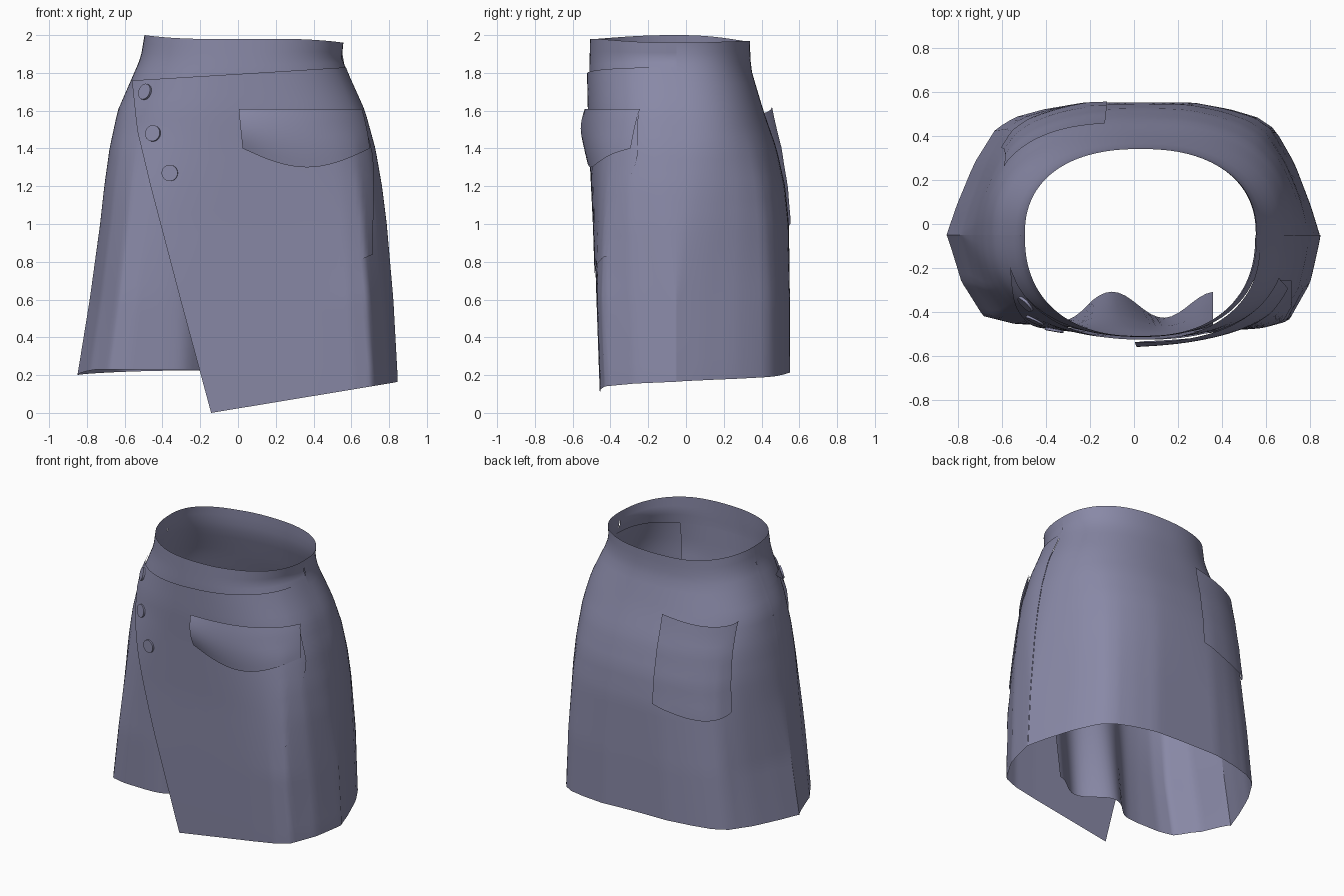
import bpy, math
from mathutils import Vector

if "Cube" in bpy.data.objects:
    bpy.data.objects.remove(bpy.data.objects["Cube"])

fabric = bpy.data.materials.new("slate lavender fabric")
fabric.diffuse_color = (0.25, 0.25, 0.385, 1)
fabric.use_nodes = True
fabric.node_tree.nodes["Principled BSDF"].inputs["Base Color"].default_value = fabric.diffuse_color

CX, CY = 0.03, -0.05
# z, left x, right x, front depth, back depth, front squareness, back squareness
SECTIONS = [
    (0.0, -0.865, 0.845, 0.390, 0.60, 3.2, 2.4),
    (0.2, -0.850, 0.842, 0.398, 0.60, 3.2, 2.4),
    (0.6, -0.785, 0.820, 0.412, 0.60, 3.2, 2.4),
    (1.0, -0.730, 0.785, 0.425, 0.595, 3.0, 2.4),
    (1.2, -0.708, 0.760, 0.435, 0.575, 2.8, 2.4),
    (1.4, -0.680, 0.725, 0.445, 0.53, 2.6, 2.4),
    (1.6, -0.637, 0.670, 0.458, 0.46, 2.4, 2.4),
    (1.8, -0.550, 0.580, 0.462, 0.40, 2.3, 2.3),
    (1.88, -0.515, 0.550, 0.460, 0.39, 2.3, 2.3),
    (2.0, -0.495, 0.562, 0.458, 0.39, 2.3, 2.3)]
# Angular hem outline: share of half width, share of depth
HEM_FRONT = [(0, 1), (0.5, 1), (0.7, 0.99), (0.82, 0.93), (0.93, 0.54), (1, 0)]
HEM_BACK = [(0, 1), (0.3, 1), (0.5, 0.95), (0.65, 0.89), (0.75, 0.80),
            (0.86, 0.54), (0.95, 0.22), (1, 0)]


def lerp(a, b, t):
    return a + (b - a) * t


def table(rows, z):
    """Interpolate rows keyed by their first value."""
    z = min(max(z, rows[0][0]), rows[-1][0])
    for lo, hi in zip(rows, rows[1:]):
        if z <= hi[0]:
            f = (z - lo[0]) / (hi[0] - lo[0])
            return [lerp(p, q, f) for p, q in zip(lo, hi)][1:]


def body(x, z, off=0.0, back=False):
    """Point on the skirt body at x, z; off pushes it outward."""
    xl, xr, bf, bb, nf, nb = table(SECTIONS, z)
    a = xr - CX if x > CX else CX - xl
    t = min(abs(x - CX) / a, 1.0)
    n, b = (nb, bb) if back else (nf, bf)
    h = (1 - t ** n) ** (1 / n)
    w = min(max((1.5 - z) / 0.9, 0), 1)
    h = lerp(h, table(HEM_BACK if back else HEM_FRONT, t)[0], w)
    sx = math.copysign(t * (a + off), x - CX)
    return Vector((CX + sx, CY + (h if back else -h) * (b + off), z))


def sheet(name, nu, nv, fn):
    """Grid of cloth: fn(s, t) gives a point, s across and t upward."""
    verts = [fn(i / nu, j / nv) for j in range(nv + 1) for i in range(nu + 1)]
    w = nu + 1
    faces = [(j * w + i, j * w + i + 1, (j + 1) * w + i + 1, (j + 1) * w + i)
             for j in range(nv) for i in range(nu)]
    me = bpy.data.meshes.new(name)
    me.from_pydata(verts, [], faces)
    me.materials.append(fabric)
    me.shade_smooth()
    ob = bpy.data.objects.new(name, me)
    bpy.context.collection.objects.link(ob)
    return ob


def ease(s):
    return (1 - math.cos(math.pi * s)) / 2


def edges(z):
    return table(SECTIONS, z)[:2]


def rim(q, mid):
    """Top edge: 2.0 at the left seam, 1.96 at the right, mid between."""
    return lerp(lerp(2.0, 1.96, q), mid, min(1, 5 * q * (1 - q)))


# Back panel, running from seam to seam and up to the waist
def back_panel(s, t):
    q = ease(1 - s)
    hem = lerp(0.2, 0.165, q) + 0.04 * max(0, math.sin(math.pi * q)) ** 0.7
    z = lerp(hem, rim(q, 1.968), t)
    return body(lerp(*edges(z), q), z, 0, True)


sheet("back_panel", 56, 32, back_panel)


# Front waistband
def waistband(s, t):
    q = ease(s)
    z = lerp(lerp(1.72, 1.80, q), rim(q, 1.98), t)
    return body(lerp(*edges(z), q), z)


sheet("front_waistband", 56, 6, waistband)


# Under panel, whose hidden part hangs in loose folds
def under_panel(s, t):
    z = lerp(0.2 + 0.03 * min(1, s * 4), 1.79, t)
    x = lerp(edges(z)[0], 0.36, 1 - math.cos(s * math.pi / 2))
    p = body(x, z, -0.004 * min(1, s * 4))
    k = min(max((x + 0.42) / 0.25, 0), 1)
    k = k * k * (3 - 2 * k) * max(0, 1.15 - z / 1.4)
    p.y += k * (0.08 + 0.06 * math.cos(math.tau * (x + 0.1) / 0.47))
    return p


sheet("under_panel", 60, 28, under_panel)

# Wrap-over front panel with slanted free edge
WRAP_EDGE = [(0, -0.14), (0.6, -0.30), (1.2, -0.455), (1.5, -0.525), (1.76, -0.55)]


def wrap_panel(s, t):
    q = math.sin(s * math.pi / 2)
    z = lerp(lerp(0, 0.165, q), lerp(1.76, 1.83, q), t)
    left = table(WRAP_EDGE, lerp(0, 1.76, t))[0]
    return body(lerp(left, edges(z)[1], q), z, 0.010 * min(1, (1 - s) * 5) + 0.002)


sheet("wrap_front_panel", 52, 32, wrap_panel)


# Front pocket and its flap
def front_pocket(s, t):
    q = math.sin(s * math.pi / 2)
    z = lerp(0.84 - 0.10 * math.sin(math.pi * q), 1.58, t)
    right = min(0.70, edges(z)[1] - 0.035)
    return body(lerp(0.005, right, q), z, 0.018)


def pocket_flap(s, t):
    q = math.sin(s * math.pi / 2)
    z = lerp(1.40 - 0.10 * math.sin(math.pi * q), 1.61, t)
    right = lerp(0.675, 0.635, t)
    return body(lerp(lerp(0.025, 0.005, t), right, q), z,
                0.022 + 0.034 * math.sin(math.pi * (0.15 + 0.8 * t)) * (1 - 0.8 * q))


sheet("front_pocket", 24, 14, front_pocket)
sheet("front_pocket_flap", 24, 8, pocket_flap)


# Back pocket, gaping a little at the top
def back_pocket(s, t):
    bow = math.sin(math.pi * s)
    z = lerp(1.02 - 0.06 * bow, 1.62 - 0.035 * bow, t)
    x = lerp(-0.12, lerp(-0.59, -0.54, t), math.sin(s * math.pi / 2))
    return body(x, z, 0.014 + 0.044 * t ** 2, True)


sheet("back_pocket", 20, 14, back_pocket)

# Three buttons down the slanted edge
for i, (x, z) in enumerate([(-0.48, 1.70), (-0.44, 1.48), (-0.353, 1.27)]):
    p = body(x, z, 0.016)
    across = body(x + 0.02, z, 0.02) - body(x - 0.02, z, 0.02)
    up = body(x, z + 0.02, 0.02) - body(x, z - 0.02, 0.02)
    normal = across.cross(up).normalized()
    bpy.ops.mesh.primitive_cylinder_add(
        vertices=24, radius=0.043, depth=0.012, location=p,
        rotation=normal.to_track_quat('Z', 'Y').to_euler())
    ob = bpy.context.object
    ob.name = f"button_{i + 1}"
    ob.data.materials.append(fabric)
    bpy.ops.object.shade_smooth_by_angle()
